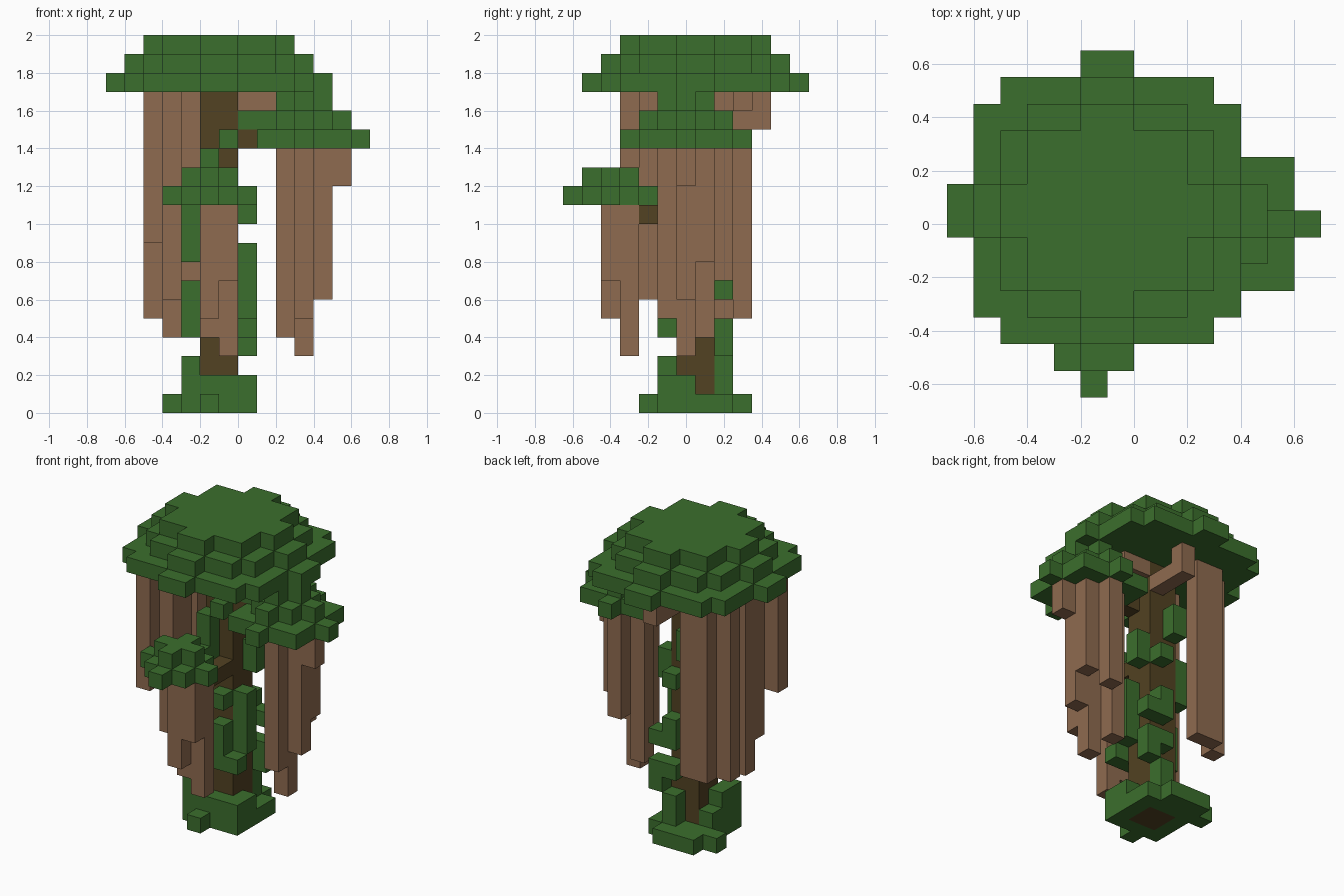
import bpy
import bmesh
from mathutils import Vector

if "Cube" in bpy.data.objects:
    bpy.data.objects.remove(bpy.data.objects["Cube"], do_unlink=True)

UNIT = 0.1
taken = set()          # grid cells already used by an earlier part


def material(name, colour):
    mat = bpy.data.materials.new(name)
    mat.use_nodes = True
    rgba = (*colour, 1.0)
    mat.diffuse_color = rgba
    bsdf = next(n for n in mat.node_tree.nodes if n.type == "BSDF_PRINCIPLED")
    bsdf.inputs["Base Color"].default_value = rgba
    bsdf.inputs["Roughness"].default_value = 0.9
    return mat


LEAF = material("leaf green", (0.044, 0.156, 0.026))
BARK = material("dark bark", (0.084, 0.054, 0.016))
ROOT = material("light wood", (0.275, 0.147, 0.08))


def box(xs, ys, zs):
    """Cells of a block; each argument is one index or an inclusive pair."""
    spans = [(s, s) if isinstance(s, int) else s for s in (xs, ys, zs)]
    rx, ry, rz = [range(a, b + 1) for a, b in spans]
    return {(x, y, z) for x in rx for y in ry for z in rz}


def column(x, y, bottom, top):
    return box(x, y, (bottom, top - 1))


def tier(xs, ys, z, bump_x, bump_y, cut_corners=False):
    """Square leaf layer with a bump in the middle of each side."""
    cells = box(xs, ys, z)
    if cut_corners:
        cells -= {(x, y, z) for x in xs for y in ys}
    cells |= box(bump_x, (ys[0] - 1, ys[1] + 1), z)
    cells |= box((xs[0] - 1, xs[1] + 1), bump_y, z)
    return cells


def build(name, mat, cells):
    """Turn grid cells into one mesh made of the exposed cell sides only."""
    cells = cells - taken
    taken.update(cells)
    bm = bmesh.new()
    verts = {}

    def corner(p):
        key = tuple(round(c * 2) for c in p)
        if key not in verts:
            verts[key] = bm.verts.new(p * UNIT)
        return verts[key]

    for cell in cells:
        middle = Vector(cell) + Vector((0.5, 0, 0.5))
        for axis in range(3):
            for sign in (-1, 1):
                step = Vector((0, 0, 0))
                step[axis] = sign
                if tuple(int(c) for c in Vector(cell) + step) in cells:
                    continue
                u, v = Vector((0, 0, 0)), Vector((0, 0, 0))
                u[(axis + 1) % 3] = 0.5
                v[(axis + 2) % 3] = 0.5 * sign
                side = middle + step / 2
                bm.faces.new([corner(side + a * u + b * v)
                              for a, b in ((-1, -1), (1, -1), (1, 1), (-1, 1))])
    mesh = bpy.data.meshes.new(name)
    bm.to_mesh(mesh)
    bm.free()
    mesh.materials.append(mat)
    obj = bpy.data.objects.new(name, mesh)
    bpy.context.scene.collection.objects.link(obj)


# Trunk and its short side limbs
build("trunk", BARK, box((-2, -1), (0, 1), (0, 16)))
build("side_limb", BARK, box((0, 1), 0, 14))
build("front_limb", BARK, box(-1, (-2, -1), 10))

# Main crown: three shrinking tiers
mid = (-2, -1)
build("crown", LEAF,
      tier((-6, 3), (-4, 5), 17, mid, (0, 1), True)
      | tier((-5, 2), (-3, 4), 18, mid, (0, 1), True)
      | tier((-4, 1), (-2, 3), 19, mid, (0, 1)))

# Side crown
build("side_crown", LEAF,
      tier((1, 5), (-2, 2), 14, 3, 0)
      | tier((2, 4), (-1, 1), 15, 3, 0)
      | tier((3, 3), (0, 0), 16, 3, 0)
      | box(0, 0, 15))

# Small front crown
build("front_crown", LEAF,
      tier((-3, -1), (-5, -3), 11, -2, -4)
      | tier((-2, -2), (-4, -4), 12, -2, -4))

# Hanging roots as (x, y, bottom), grouped by the crown they hang from
groups = {
    "crown_roots": (17, [(-5, -3, 9), (-5, 2, 5), (-4, -2, 6), (-4, -1, 4),
                         (-4, 3, 5), (-3, 3, 5)]),
    "side_crown_roots": (14, [(5, 0, 12), (4, 0, 6), (4, 1, 8), (3, 0, 3),
                              (3, -1, 5), (2, 1, 4), (3, 2, 7)]),
    "front_crown_roots": (11, [(-2, -4, 5), (-1, -4, 7), (-2, -3, 4),
                               (-1, -3, 3)]),
}
for name, (top, roots) in groups.items():
    build(name, ROOT, set().union(*(column(x, y, low, top)
                                    for x, y, low in roots)))

# Pale branches under the crown
build("back_branch", ROOT, box(-1, (2, 4), 15) | box(-1, 4, 16))
build("upper_branch", ROOT, box((0, 1), 1, 16))

# Leafy base around the trunk foot
build("base_leaves", LEAF,
      box((-3, 0), (-1, 2), 0) | box((-3, -1), 3, 0)
      | box(-4, 2, 0) | box(-2, -2, 0)
      | box((-3, 0), -1, 1) | box(0, 0, 1) | box(-3, (-1, 1), 1)
      | box(-3, (-1, 0), 2) | box(-1, 2, (1, 2)))

# Ivy clinging to the trunk as (x, y, bottom, top)
ivy = [(0, 0, 5, 9), (0, 1, 10, 12), (0, 2, 3, 5), (0, 2, 6, 7),
       (0, -1, 4, 5), (-1, -1, 4, 7), (-1, -1, 8, 9), (-1, -1, 14, 15),
       (-2, -1, 11, 14), (-3, 0, 4, 7), (-3, 1, 8, 11),
       (-2, 2, 12, 14), (-1, 2, 4, 5), (-1, 2, 6, 8), (-1, 2, 10, 11)]
build("trunk_ivy", LEAF, set().union(*(column(*strip) for strip in ivy)))
